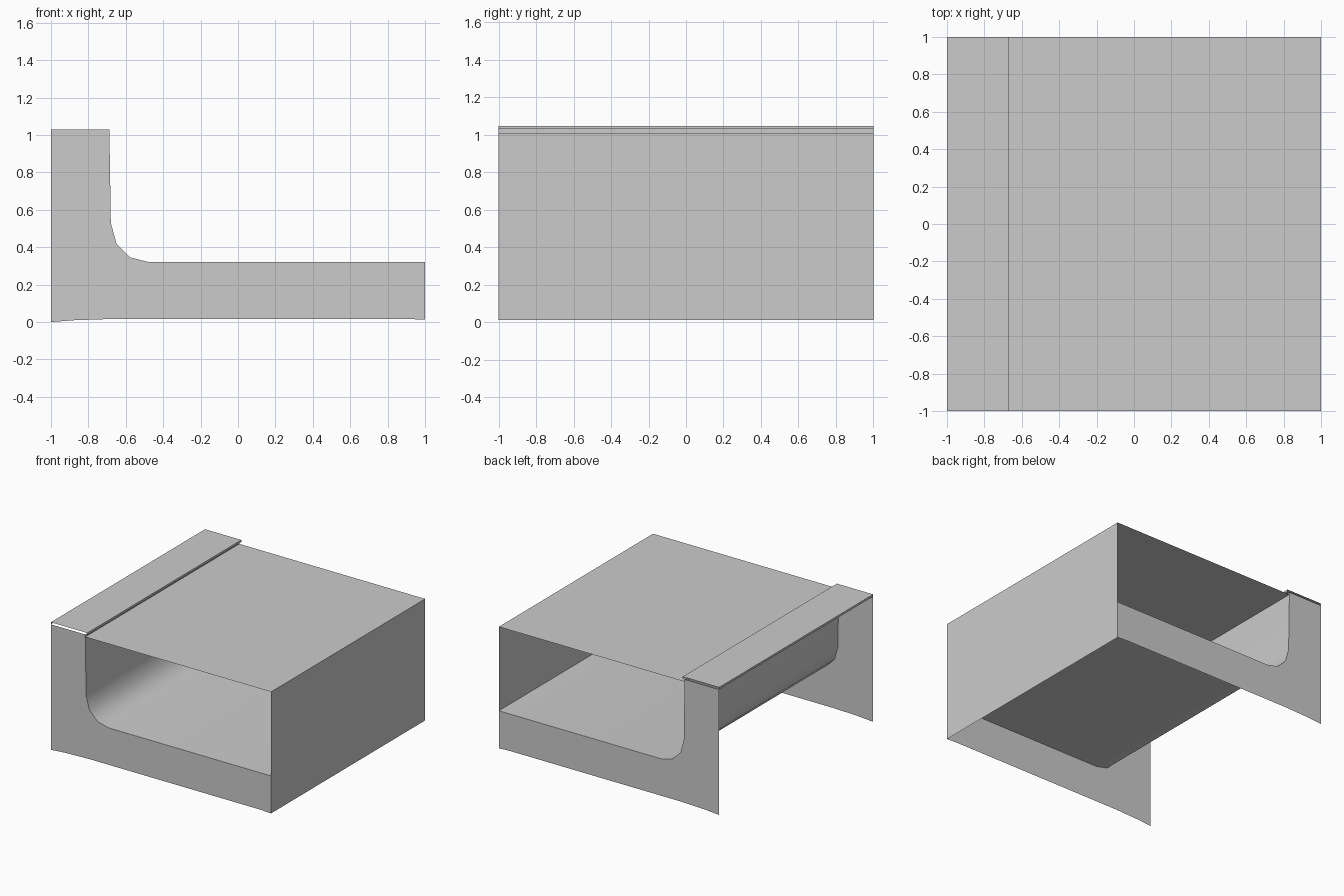
import bpy

if "Cube" in bpy.data.objects:
    bpy.data.objects.remove(bpy.data.objects["Cube"])

# Inner channel outline (x, z): wall top, rounded corner, floor
CHANNEL = [(-0.688, 1.03), (-0.684, 0.80), (-0.68, 0.53), (-0.65, 0.42),
           (-0.575, 0.345), (-0.475, 0.32), (1, 0.32)]
# Underside outline of the end plates, right to left
UNDERSIDE = [(1, 0.012), (0.9, 0.017), (-0.65, 0.017), (-0.87, 0.01), (-1, 0)]


def make_object(name, verts, faces):
    mesh = bpy.data.meshes.new(name)
    mesh.from_pydata(verts, [], faces)
    mesh.update()
    obj = bpy.data.objects.new(name, mesh)
    bpy.context.collection.objects.link(obj)
    return obj


def sheet(name, outline):
    """Sweep an open x-z outline along the full depth as a thin surface."""
    n = len(outline)
    verts = [(x, y, z) for y in (-1, 1) for x, z in outline]
    faces = [(i, i + 1, n + i + 1, n + i) for i in range(n - 1)]
    return make_object(name, verts, faces)


def end_plate(name, y):
    """Flat L-shaped plate closing one end."""
    outline = CHANNEL + UNDERSIDE + [(-1, 1.03)]
    order = list(range(len(outline)))
    if y < 0:
        order.reverse()
    return make_object(name, [(x, y, z) for x, z in outline], [order])


# L-shaped ends
end_plate("front_end_plate", -1)
end_plate("back_end_plate", 1)

# Curved channel surface between the ends
channel = sheet("channel_surface", CHANNEL)
bpy.context.view_layer.objects.active = channel
channel.select_set(True)
bpy.ops.object.shade_smooth_by_angle(angle=0.8)

# Flat lid and right side wall
sheet("lid", [(-0.688, 1.01), (1, 1.01)])
sheet("right_wall", [(1, 1.01), (1, 0.012)])

# Raised strip along the left edge, open at both ends
sheet("top_strip", [(-1, 1.03), (-1, 1.047), (-0.67, 1.047), (-0.67, 1.03)])

# Outward-facing normals on the swept sheets
for obj in bpy.data.objects:
    if obj.name in ("channel_surface", "lid", "right_wall", "top_strip"):
        normal = obj.data.polygons[-1].normal
        if normal.z < -0.5 or normal.x < -0.5:
            obj.data.flip_normals()
